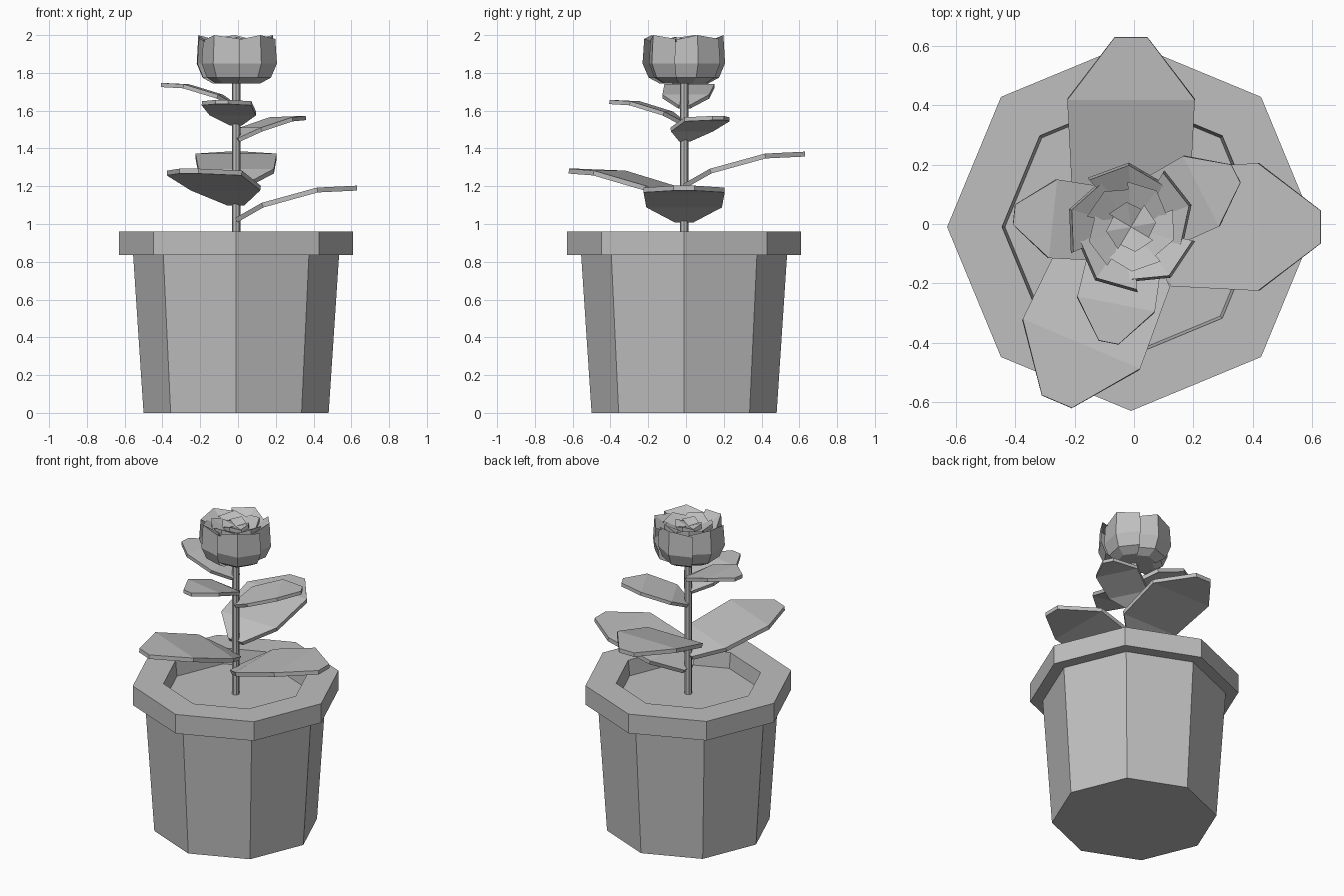
import bpy, bmesh
from math import cos, sin, radians, tau
from mathutils import Vector

cube = bpy.data.objects.get("Cube")
if cube:
    bpy.data.objects.remove(cube)

grey = bpy.data.materials.new("plain_grey")
grey.use_nodes = True
grey.diffuse_color = (0.52, 0.52, 0.52, 1)
grey.node_tree.nodes["Principled BSDF"].inputs["Base Color"].default_value = grey.diffuse_color

AXIS = Vector((-0.01, -0.01, 0))  # the stem line


def finish(name, bm):
    bmesh.ops.remove_doubles(bm, verts=bm.verts, dist=0.0005)
    bmesh.ops.recalc_face_normals(bm, faces=bm.faces)
    mesh = bpy.data.meshes.new(name)
    bm.to_mesh(mesh)
    bm.free()
    mesh.materials.append(grey)
    obj = bpy.data.objects.new(name, mesh)
    obj.location = AXIS
    bpy.context.collection.objects.link(obj)
    return obj


def polar(r, angle, z):
    return Vector((r * cos(angle), r * sin(angle), z))


def skin(bm, rows, closed=False):
    """Bridge neighbouring rows of points with quads."""
    grid = [[bm.verts.new(p) for p in row] for row in rows]
    n = len(grid[0])
    for low, high in zip(grid, grid[1:]):
        for i in range(n if closed else n - 1):
            j = (i + 1) % n
            bm.faces.new((low[i], low[j], high[j], high[i]))
    return grid


def turned(name, profile, sides):
    bm = bmesh.new()
    rows = [[polar(r, tau * i / sides, z) for i in range(sides)] for r, z in profile]
    grid = skin(bm, rows, closed=True)
    bm.faces.new(grid[0])
    bm.faces.new(grid[-1])
    return finish(name, bm)


# Eight-sided pot with a heavy rim, closed by the soil, and the stem
turned("pot", [(0.49, 0), (0.545, 0.835), (0.62, 0.835), (0.62, 0.96),
               (0.435, 0.96), (0.425, 0.86)], 8)
turned("stem", [(0.022, 0.85), (0.022, 1.76)], 8)

# Leaf stations: distance from stem, half width, rise
LEAF = [(0.0, 0.05, 0.0), (0.14, 0.2, 0.08), (0.43, 0.215, 0.16), (0.64, 0.055, 0.17)]


def leaf(name, angle, base, size, lift):
    bm = bmesh.new()
    a = radians(angle)
    along, across = Vector((cos(a), sin(a), 0)), Vector((-sin(a), cos(a), 0))
    rows = []
    for d, w, h in LEAF:
        mid = along * d * size + Vector((0, 0, base + h * size * lift))
        rows.append([mid - across * w * size, mid + across * w * size])
    skin(bm, rows)
    obj = finish(name, bm)
    thick = obj.modifiers.new("thickness", "SOLIDIFY")
    thick.thickness = 0.026 * (0.6 + 0.4 * size)
    thick.offset = 0


for name, *spec in [("left_lower_leaf", 0, 1.02, 1, 1),
                    ("front_lower_leaf", 247, 1.11, 1, 1),
                    ("back_lower_leaf", 90, 1.2, 1, 1),
                    ("left_upper_leaf", 27, 1.445, 0.62, 1.1),
                    ("front_upper_leaf", 259, 1.53, 0.62, 1.1),
                    ("right_upper_leaf", 174, 1.62, 0.62, 1.1)]:
    leaf(name, *spec)


# Flower: rings of overlapping petals, each tucked in at one edge
def petal_ring(name, count, profile, turn):
    bm = bmesh.new()
    step = tau / count
    for k in range(count):
        rows = []
        for i, (r, z) in enumerate(profile):
            row = []
            for side, pull, dip in [(-0.6, 0.86, 0.03), (0, 1, 0), (0.55, 1.02, 0.02)]:
                top = i == len(profile) - 2
                row.append(polar(r * pull, radians(turn) + step * (k + side),
                                 z - (dip if top else 0)))
            rows.append(row)
        skin(bm, rows)
    finish(name, bm)


petal_ring("outer_petals", 5, [(0, 1.745), (0.13, 1.745), (0.185, 1.775), (0.217, 1.85),
                               (0.208, 2.0), (0.12, 1.94)], 20)
petal_ring("middle_petals", 5, [(0.15, 1.89), (0.15, 1.99), (0.07, 1.945)], 55)
petal_ring("heart_petals", 4, [(0.085, 1.91), (0.085, 1.985), (0, 1.955)], 10)
